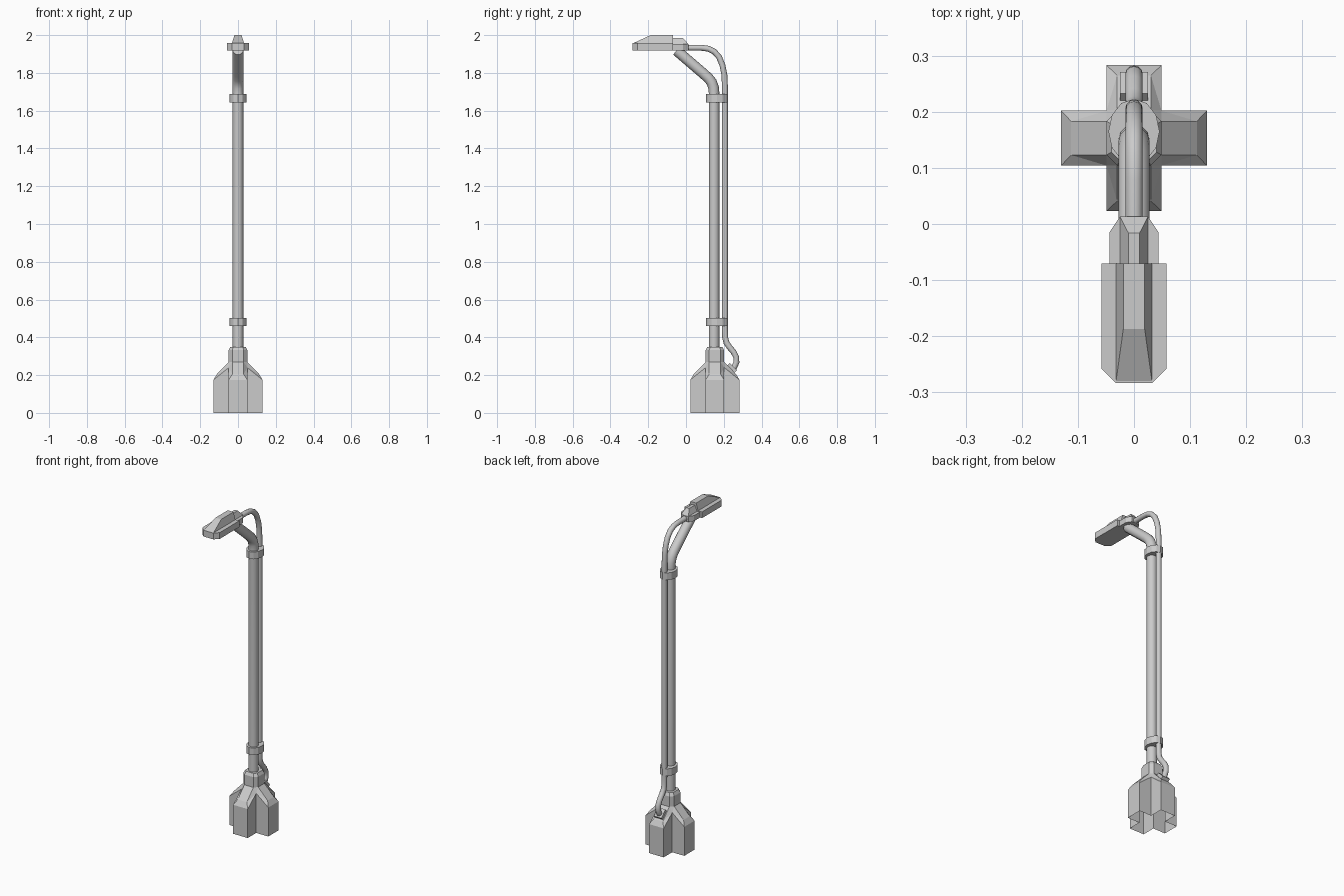
import bpy, bmesh
from math import sin, cos, pi
from mathutils import Vector

if "Cube" in bpy.data.objects:
    bpy.data.objects.remove(bpy.data.objects["Cube"])


def loft(name, rings, cap_start=True, cap_end=True, smooth=False):
    """Skin a list of equal-length closed rings into one object."""
    bm = bmesh.new()
    vs = [[bm.verts.new(p) for p in ring] for ring in rings]
    n = len(vs[0])
    for a, b in zip(vs, vs[1:]):
        for i in range(n):
            j = (i + 1) % n
            bm.faces.new((a[i], a[j], b[j], b[i]))
    if cap_start:
        bm.faces.new(vs[0][::-1])
    if cap_end:
        bm.faces.new(vs[-1])
    bmesh.ops.remove_doubles(bm, verts=bm.verts, dist=1e-5)
    bmesh.ops.recalc_face_normals(bm, faces=bm.faces)
    me = bpy.data.meshes.new(name)
    bm.to_mesh(me)
    bm.free()
    ob = bpy.data.objects.new(name, me)
    bpy.context.collection.objects.link(ob)
    if smooth:
        bpy.ops.object.select_all(action='DESELECT')
        bpy.context.view_layer.objects.active = ob
        ob.select_set(True)
        bpy.ops.object.shade_smooth_by_angle(angle=0.7)
    return ob


def tube(name, path, radius, sides=12):
    """Sweep a circle along a path lying in the y-z plane."""
    pts = [Vector((0, y, z)) for y, z in path]
    rings = []
    for i, p in enumerate(pts):
        t = (pts[min(i + 1, len(pts) - 1)] - pts[max(i - 1, 0)]).normalized()
        side, up = Vector((1, 0, 0)), Vector((0, -t.z, t.y))
        rings.append([p + radius * (cos(2 * pi * k / sides) * side + sin(2 * pi * k / sides) * up)
                      for k in range(sides)])
    return loft(name, rings, smooth=True)


def mirrored(half, z):
    """Close a half outline of (x, y) points by mirroring it in x."""
    full = half + [(-x, y) for x, y in reversed(half)]
    return [(x, y, z) for x, y in full]


# Base: four-armed foot rising into an octagonal hub, open underneath
BASE_Y = 0.153


def base_ring(r, s, z, c, cz):
    ring = []
    for k in range(4):
        ca, sa = round(cos(k * pi / 2)), round(sin(k * pi / 2))
        for x, y, h in ((r, -s, z), (r, s, z), (c, c, cz)):
            ring.append((x * ca - y * sa, x * sa + y * ca + BASE_Y, h))
    return ring


loft("base", [base_ring(*a) for a in (
    (0.13, 0.049, 0, 0.049, 0),
    (0.13, 0.049, 0.175, 0.049, 0.24),
    (0.112, 0.03, 0.205, 0.049, 0.24),
    (0.049, 0.03, 0.27, 0.049, 0.24),
    (0.049, 0.03, 0.27, 0.0395, 0.27),
    (0.049, 0.03, 0.332, 0.0395, 0.332),
    (0.04, 0.025, 0.35, 0.0325, 0.35))], cap_start=False)

# Pole with its bent upper arm
tube("pole", [(0.149, 0.33), (0.149, 1.69), (0.146, 1.722), (0.136, 1.75),
              (0.118, 1.773), (0.09, 1.798), (-0.05, 1.918)], 0.028)

# Power cable running up behind the pole
tube("cable", [(0.238, 0.215), (0.257, 0.245), (0.267, 0.268), (0.266, 0.295),
               (0.252, 0.322), (0.23, 0.348), (0.214, 0.372), (0.207, 0.4),
               (0.206, 0.45), (0.206, 1.73), (0.203, 1.79), (0.193, 1.84),
               (0.175, 1.884), (0.15, 1.912), (0.118, 1.928), (0.08, 1.933),
               (-0.02, 1.933)], 0.0155)

# Cable socket plate lying on the sloping back arm
socket = loft("cable_socket", [[(x, y, z) for x, y in (
    (-0.025, -0.027), (0.025, -0.027), (0.025, 0.027), (-0.025, 0.027))]
    for z in (-0.012, 0.012)])
socket.location = (0, 0.243, 0.236)
socket.rotation_euler = (-pi / 4, 0, 0)

# Clamps holding pole and cable together
for name, z in (("lower_clamp", 0.459), ("upper_clamp", 1.644)):
    loft(name, [[(0.0455 * sin(2 * pi * k / 12), 0.165 + 0.058 * cos(2 * pi * k / 12), h)
                 for k in range(12)] for h in (z, z + 0.043)])

# Lamp head: flat slab with a raised tapering ridge
slab = [(0.058, -0.07), (0.058, -0.258), (0.033, -0.283)]
loft("lamp_slab", [mirrored(slab, 1.919), mirrored(slab, 1.957)])
loft("lamp_ridge", [mirrored([(0.032, -0.07), (0.032, -0.28)], 1.957),
                    mirrored([(0.019, -0.07), (0.019, -0.187)], 2.0)])

# Neck joining lamp head to the pole arm
neck = [(0.044, -0.07), (0.044, -0.015), (0.025, 0.013)]
loft("neck_slab", [mirrored(neck, 1.919), mirrored(neck, 1.952)])
loft("neck_ridge", [mirrored([(0.025, -0.075), (0.025, 0.013)], 1.952),
                    mirrored([(0.01, -0.075), (0.01, -0.016)], 1.985)])
